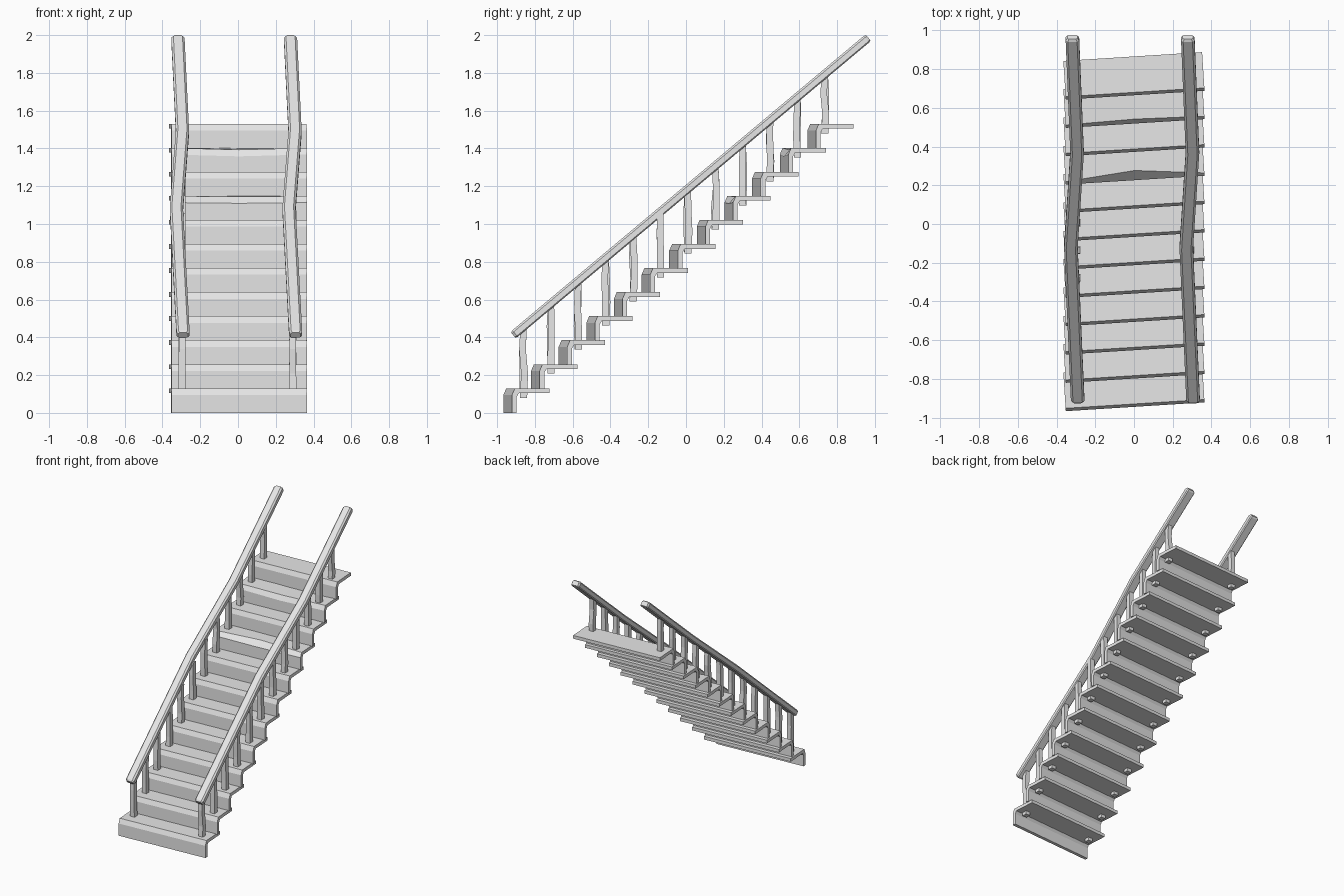
import bpy, bmesh, math, random
from mathutils import Vector

random.seed(4)
cube = bpy.data.objects.get("Cube")
if cube:
    bpy.data.objects.remove(cube, do_unlink=True)

grey = bpy.data.materials.new("plain_grey")
grey.use_nodes = True
grey.diffuse_color = (0.8, 0.8, 0.8, 1)
grey.node_tree.nodes["Principled BSDF"].inputs["Base Color"].default_value = (0.8, 0.8, 0.8, 1)


def loft(name, rings):
    """Join matching rings of points into a capped, flat-shaded solid."""
    bm = bmesh.new()
    loops = [[bm.verts.new(p) for p in ring] for ring in rings]
    for a, b in zip(loops, loops[1:]):
        for k in range(len(a)):
            n = (k + 1) % len(a)
            bm.faces.new((a[k], a[n], b[n], b[k]))
    bm.faces.new(loops[0])
    bm.faces.new(loops[-1])
    bmesh.ops.recalc_face_normals(bm, faces=bm.faces)
    mesh = bpy.data.meshes.new(name)
    bm.to_mesh(mesh)
    bm.free()
    mesh.materials.append(grey)
    obj = bpy.data.objects.new(name, mesh)
    bpy.context.collection.objects.link(obj)
    return obj


STEPS, RISE, RUN = 12, 0.1273, 0.1463
SKEW = 0.063                      # the steps sit slightly askew
along = Vector((math.cos(SKEW), math.sin(SKEW), 0))
back = Vector((-math.sin(SKEW), math.cos(SKEW), 0))

# Steps: riser and tread in one bent board (depth, height)
board = [(0, 0), (0, 0.095), (0.015, 0.13), (0.2, 0.13),
         (0.2, 0.105), (0.037, 0.105), (0.025, 0.085), (0.025, 0)]
sag = {8: (0.035, -0.004), 10: (0.008, -0.01)}   # worn nosings
for i in range(STEPS):
    front = Vector((0.006, -0.944 + i * RUN, i * RISE))
    rings = []
    for s in (-0.359, 0, 0.359):
        ring = []
        for k, (d, h) in enumerate(board):
            if s == 0 and i in sag and k in (1, 2):
                d += sag[i][0] * (k - 1)
                h += sag[i][1]
            ring.append(front + along * s + back * d + Vector((0, 0, h)))
        rings.append(ring)
    loft(f"step_{i + 1}", rings)

# Handrails: straight from the side, wavering from above
LOW, HIGH = Vector((0, -0.905, 0.42)), Vector((0, 0.955, 1.978))
slope = (HIGH - LOW).normalized()
lift = Vector((0, -slope.z, slope.y))
section = [(-0.035, -0.016), (-0.028, -0.0225), (0.028, -0.0225), (0.035, -0.016),
           (0.035, 0.012), (0.024, 0.0225), (-0.024, 0.0225), (-0.035, 0.012)]


def rail_point(y):
    return LOW.lerp(HIGH, (y - LOW.y) / (HIGH.y - LOW.y))


def rail_ring(x, y, scale=1):
    centre = rail_point(y) + Vector((x, 0, 0))
    return [centre + Vector((u * scale, 0, 0)) + lift * (v * scale) for u, v in section]


waver = [(-0.905, 0.007), (-0.12, -0.028), (0.37, 0.004), (0.955, -0.02)]
for side, name in ((-1, "right"), (1, "left")):
    rings = [rail_ring(side * 0.298 + dx, y) for y, dx in waver]
    x0, x1 = (side * 0.298 + waver[k][1] for k in (0, -1))
    rings.insert(0, rail_ring(x0, LOW.y - 0.01, 0.75))
    rings.append(rail_ring(x1, HIGH.y + 0.01, 0.75))
    loft(f"{name}_handrail", rings)

    # Balusters: slightly crooked square posts pegged through the treads
    for i in range(STEPS):
        x, y = side * 0.293 - 0.003, -0.86 + i * 0.145
        bottom, top = i * RISE + 0.08, rail_point(y).z - 0.01
        rings = []
        for t in (0, 0.35, 0.7, 1):
            bend = random.uniform(-0.007, 0.007) if 0 < t < 1 else 0
            z = bottom + (top - bottom) * t
            r = 0.019 - 0.002 * t
            rings.append([(x + a * r, y + bend + b * r, z)
                          for a, b in ((-1, -1), (1, -1), (1, 1), (-1, 1))])
        loft(f"{name}_baluster_{i + 1}", rings)
